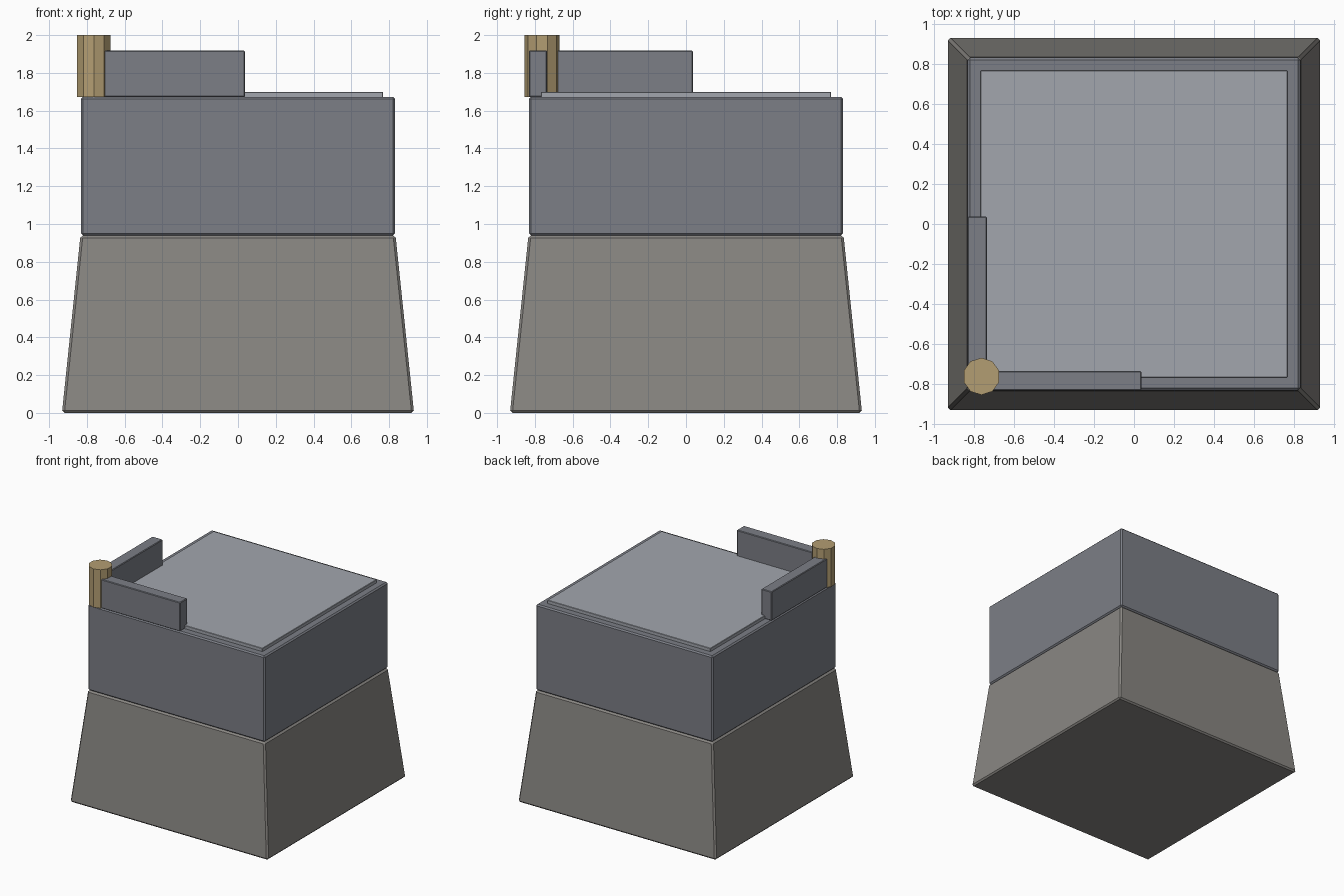
import bpy, bmesh
from mathutils import Vector, Matrix

if "Cube" in bpy.data.objects:
    bpy.data.objects.remove(bpy.data.objects["Cube"])


def material(name, rgb):
    m = bpy.data.materials.new(name)
    m.diffuse_color = (*rgb, 1)
    m.use_nodes = True
    m.node_tree.nodes["Principled BSDF"].inputs["Base Color"].default_value = m.diffuse_color
    return m


STONE = material("stone", (0.25, 0.24, 0.225))
SLATE = material("slate", (0.20, 0.21, 0.24))
FLOOR = material("floor", (0.36, 0.38, 0.42))
WOOD = material("wood", (0.45, 0.34, 0.17))


def finish(bm, name, mat, bevel=0):
    # Bake a small chamfer, then turn the bmesh into an object
    if bevel:
        bmesh.ops.bevel(bm, geom=bm.edges[:], offset=bevel, segments=1,
                        affect='EDGES', clamp_overlap=True)
    bmesh.ops.recalc_face_normals(bm, faces=bm.faces[:])
    me = bpy.data.meshes.new(name)
    bm.to_mesh(me)
    bm.free()
    me.materials.append(mat)
    ob = bpy.data.objects.new(name, me)
    bpy.context.collection.objects.link(ob)
    return ob


def box(name, lo, hi, mat, bevel=0, top_scale=1):
    lo, hi = Vector(lo), Vector(hi)
    bm = bmesh.new()
    bmesh.ops.create_cube(bm, size=1)
    for v in bm.verts:
        if v.co.z > 0:
            v.co.x *= top_scale
            v.co.y *= top_scale
        v.co = (lo + hi) / 2 + v.co * (hi - lo)
    return finish(bm, name, mat, bevel)


# Tapered stone base
box("base", (-0.932, -0.932, 0), (0.932, 0.932, 0.94), STONE, 0.013, 0.834 / 0.932)

# Upper block and thin roof floor
box("upper_block", (-0.832, -0.832, 0.94), (0.832, 0.832, 1.672), SLATE, 0.011)
box("roof_floor", (-0.768, -0.768, 1.66), (0.768, 0.768, 1.70), FLOOR, 0.003)

# Two half-length parapets meeting at the corner post
box("front_parapet", (-0.765, -0.832, 1.672), (0.037, -0.735, 1.918), SLATE, 0.005)
box("left_parapet", (-0.832, -0.765, 1.672), (-0.735, 0.037, 1.918), SLATE, 0.005)

# Ten-sided corner post
bm = bmesh.new()
bmesh.ops.create_cone(bm, cap_ends=True, segments=10, radius1=0.093, radius2=0.093,
                      depth=0.328, matrix=Matrix.Translation((-0.763, -0.762, 1.836)))
finish(bm, "corner_post", WOOD)
